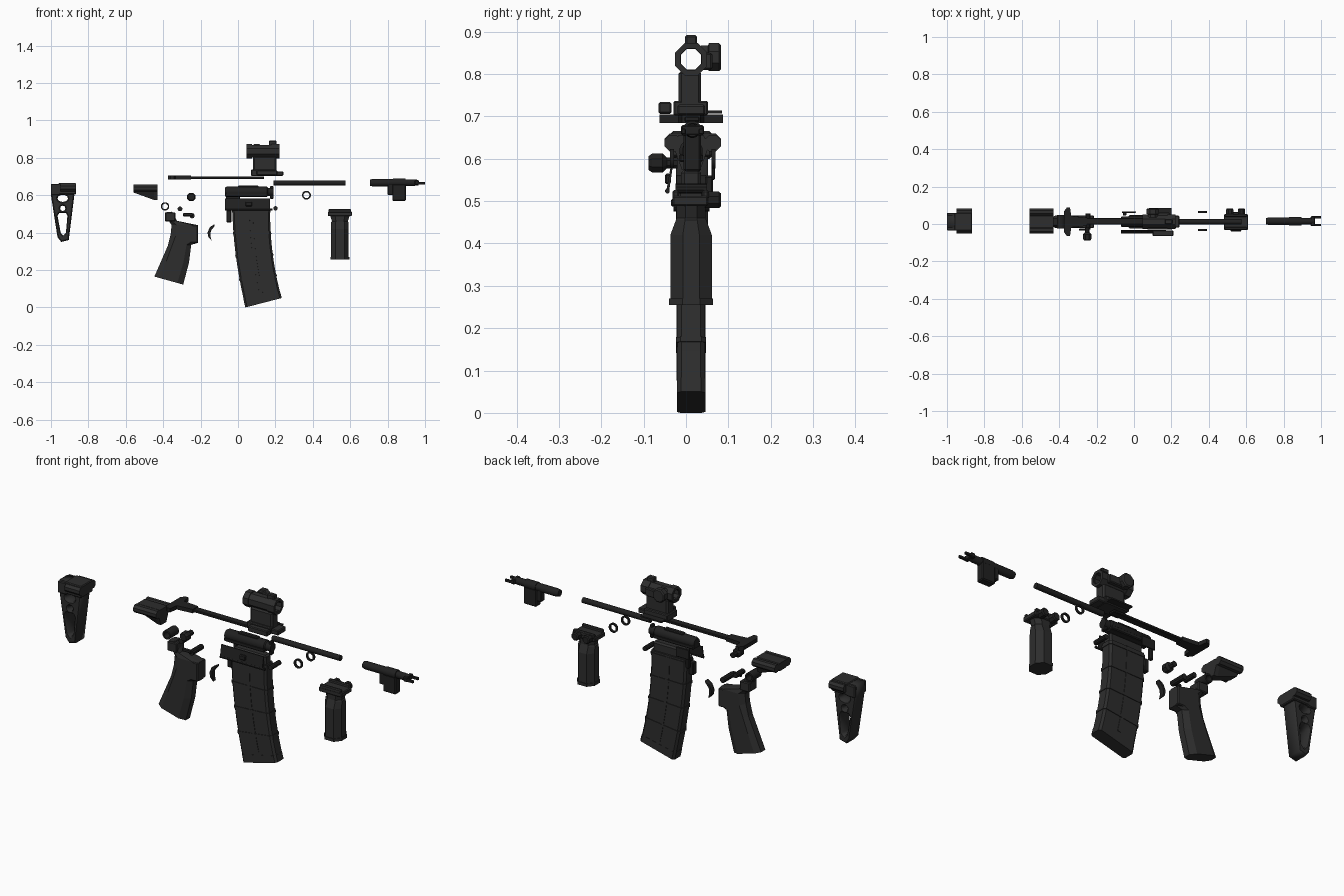
import bpy, bmesh, math
from mathutils import Vector, Matrix

if "Cube" in bpy.data.objects:
    bpy.data.objects.remove(bpy.data.objects["Cube"])

CY = 0.012  # shared centre plane of all parts


def material(name, v):
    m = bpy.data.materials.new(name)
    m.diffuse_color = (v, v, v, 1)
    m.use_nodes = True
    m.node_tree.nodes["Principled BSDF"].inputs["Base Color"].default_value = m.diffuse_color
    return m


POLYMER = material("dark_grey_polymer", 0.026)
METAL = material("black_metal", 0.015)


def finish(name, bm, mat, smooth=False):
    bmesh.ops.recalc_face_normals(bm, faces=bm.faces)
    me = bpy.data.meshes.new(name)
    bm.to_mesh(me)
    bm.free()
    ob = bpy.data.objects.new(name, me)
    bpy.context.collection.objects.link(ob)
    me.materials.append(mat)
    if smooth:
        bpy.context.view_layer.objects.active = ob
        ob.select_set(True)
        bpy.ops.object.shade_smooth_by_angle(angle=math.radians(35))
        ob.select_set(False)
    return ob


def loft(name, rings, mat, closed=False, smooth=False):
    """Skin equal-length rings; closed joins last to first, otherwise capped."""
    bm = bmesh.new()
    vs = [[bm.verts.new(p) for p in r] for r in rings]
    n = len(vs[0])
    pairs = list(zip(vs, vs[1:])) + ([(vs[-1], vs[0])] if closed else [])
    for a, b in pairs:
        for i in range(n):
            j = (i + 1) % n
            bm.faces.new((a[i], a[j], b[j], b[i]))
    if not closed:
        bm.faces.new(vs[0])
        bm.faces.new(vs[-1])
    return finish(name, bm, mat, smooth)


def box(name, x, y, z, mat=POLYMER, bevel=0.004):
    bm = bmesh.new()
    size = (x[1] - x[0], y[1] - y[0], z[1] - z[0])
    mid = ((x[0] + x[1]) / 2, (y[0] + y[1]) / 2, (z[0] + z[1]) / 2)
    bmesh.ops.create_cube(bm, size=1, matrix=Matrix.Translation(mid) @ Matrix.Diagonal((*size, 1)))
    if bevel:
        bmesh.ops.bevel(bm, geom=bm.edges[:], offset=bevel, segments=1, affect='EDGES')
    return finish(name, bm, mat)


def circle(axis, c, r, n):
    pts = []
    for i in range(n):
        a = 2 * math.pi * (i + 0.5) / n
        u, v = r * math.cos(a), r * math.sin(a)
        pts.append(Vector(c) + Vector({'x': (0, u, v), 'y': (u, 0, v), 'z': (u, v, 0)}[axis]))
    return pts


def turned(name, axis, c, steps, mat=METAL, n=16, closed=False):
    """Lathe (position, radius) steps along an axis through c."""
    k = 'xyz'.index(axis)
    rings = []
    for p, r in steps:
        cc = list(c)
        cc[k] = p
        rings.append(circle(axis, cc, r, n))
    return loft(name, rings, mat, closed, n > 8)


def tube(name, axis, c, a, b, ro, ri, mat=METAL, n=16):
    return turned(name, axis, c, [(a, ro), (b, ro), (b, ri), (a, ri)], mat, n, True)


def plate(name, outlines, y0, y1, mat=POLYMER, bevel=0.006):
    """Extrude x-z outlines along y; later outlines become holes."""
    cu = bpy.data.curves.new(name, 'CURVE')
    cu.dimensions, cu.fill_mode = '2D', 'BOTH'
    for pts in outlines:
        s = cu.splines.new('POLY')
        s.points.add(len(pts) - 1)
        for p, q in zip(s.points, pts):
            p.co = (q[0], q[1], 0, 1)
        s.use_cyclic_u = True
    cu.extrude = (y1 - y0) / 2 - bevel
    cu.bevel_depth, cu.bevel_resolution, cu.offset = bevel, 0, -bevel
    tmp = bpy.data.objects.new(name + "_curve", cu)
    bpy.context.collection.objects.link(tmp)
    dg = bpy.context.evaluated_depsgraph_get()
    bm = bmesh.new()
    bm.from_mesh(tmp.evaluated_get(dg).to_mesh())
    bpy.data.objects.remove(tmp)
    bmesh.ops.remove_doubles(bm, verts=bm.verts, dist=1e-5)
    bm.transform(Matrix.Translation((0, (y0 + y1) / 2, 0)) @ Matrix.Rotation(math.pi / 2, 4, 'X'))
    return finish(name, bm, mat)


def round_xz(x, z, rx, rz, n=12):
    return [(x + rx * math.cos(2 * math.pi * i / n), z + rz * math.sin(2 * math.pi * i / n)) for i in range(n)]


# ---- stock: butt frame with cutouts, top block and side tubes
plate("butt_frame", [
    [(-1.0, .66), (-.9, .66), (-.875, .60), (-.905, .36), (-.945, .35), (-.965, .375), (-1.0, .60)],
    round_xz(-.937, .583, .028, .019), round_xz(-.937, .53, .014, .014),
    [(-.965, .49), (-.955, .505), (-.92, .505), (-.912, .49), (-.92, .40), (-.935, .385), (-.948, .40)],
], CY - .036, CY + .04)
box("butt_pad", (-1.0, -.95), (-.035, .06), (.60, .66))
box("butt_top", (-.96, -.865), (-.035, .06), (.605, .665))

# ---- cheek section: tapered keel between two tubes
keel = []
for x, z in ((-.56, .615), (-.45, .575), (-.43, .575)):
    keel.append([(x, CY + s * y, zz) for s, y, zz in
                 ((-1, .03, .655), (1, .03, .655), (1, .042, .63), (1, .022, z), (-1, .022, z), (-1, .042, .63))])
loft("cheek_keel", keel, POLYMER)
for s in (-1, 1):
    y = CY + 0.004 + s * .047
    turned("cheek_tube", 'x', (0, y, .637), [(-.56, .021), (-.43, .021)], POLYMER, 8)
    turned("butt_tube", 'x', (0, y, .640), [(-.95, .021), (-.865, .021)], POLYMER, 8)

# ---- charging handle: long bar with flared head
box("handle_bar", (-.34, .14), (-.004, .032), (.687, .70), METAL, .003)
plan = [(-.375, -.055), (-.375, .055), (-.36, .075), (-.342, .075), (-.335, .03), (-.25, .022), (-.25, -.022),
        (-.335, -.03), (-.342, -.075), (-.36, -.075)]
loft("handle_head", [[(x, CY + y, z) for x, y in plan] for z in (.684, .704)], METAL)

# ---- optic: hollow tube, turrets, riser and clamp
oc = (0, CY, .835)
tube("sight_tube", 'x', oc, .05, .215, .037, .026, POLYMER, 8)
tube("sight_rear_ring", 'x', oc, .045, .075, .041, .027, POLYMER, 8)
tube("sight_front_ring", 'x', oc, .18, .222, .041, .027, POLYMER, 8)
turned("side_turret", 'y', (.10, 0, .84), [(.036, .03), (.052, .03), (.054, .036), (.078, .036), (.083, .03)], POLYMER, 8)
box("side_housing", (.09, .19), (.038, .062), (.81, .85))
box("top_cap", (.165, .205), (-.002, .026), (.865, .892))
box("sight_riser", (.08, .205), (-.018, .036), (.725, .808), bevel=.007)
box("riser_base", (.07, .205), (-.03, .052), (.702, .737))
box("riser_foot", (.2, .242), (-.02, .045), (.703, .728))
box("clamp_lever", (.10, .21), (-.065, -.034), (.706, .734))
box("clamp_plate", (.08, .2), (.045, .085), (.707, .714), METAL, 0)

# ---- barrel and muzzle group
turned("barrel", 'x', (0, CY, .666), [(.19, .014), (.575, .014)])
fc = (0, .015, .667)
turned("gas_tube_body", 'x', fc, [(.705, .017), (.72, .02), (.83, .02), (.83, .023), (.895, .023), (.895, .018),
                                  (.935, .018), (.965, .015)], METAL)
box("gas_block", (.825, .898), (-.006, .036), (.57, .66), METAL, .005)
box("gas_block_step", (.80, .83), (-.001, .031), (.60, .66), METAL)
box("muzzle_bridge", (.945, .967), (-.012, .042), (.655, .68), METAL)
for y in (-.006, .036):
    box("muzzle_prong", (.95, 1.0), (y - .006, y + .006), (.658, .671), METAL, .002)

# ---- bolt carrier
turned("bolt_carrier", 'x', (0, CY, .618), [(-.07, .024), (-.06, .028), (.155, .028), (.16, .022), (.19, .022)])
box("carrier_key", (.0, .11), (0, .024), (.635, .652), METAL)
box("carrier_rail", (-.07, .16), (-.016, .04), (.592, .612), METAL)
box("bolt_lug", (.172, .19), (.0, .024), (.58, .65), METAL)

# ---- dust cover: thin tilted plate with hinge
cover = [(-.036, .583), (-.031, .583), (-.04, .522), (-.047, .522)]
loft("dust_cover", [[(x, y, z) for y, z in cover] for x in (-.07, .17)], METAL)
turned("cover_hinge", 'x', (0, -.044, .524), [(-.07, .006), (.185, .006)], METAL, 8)
box("cover_latch", (.04, .075), (-.05, -.036), (.54, .565), METAL)


# ---- magazine: curved box, ribs and spine
def curve3(p, q, r, t):
    a, b, c = 2 * (t - .5) * (t - 1), 4 * t * (1 - t), 2 * t * (t - .5)
    return Vector([a * i + b * j + c * k for i, j, k in zip(p, q, r)])


def mag_ring(t, grow=0, s0=0, s1=1, half=.0325):
    l = curve3((-.03, .53), (-.012, .28), (.04, 0), t)
    r = curve3((.172, .53), (.185, .29), (.233, .05), t)
    d = (r - l).normalized() * grow
    l, r = l.lerp(r, s0) - d, l.lerp(r, s1) + d
    ring = []
    for s, y in ((.05, -1), (.95, -1), (1, -.7), (1, .7), (.95, 1), (.05, 1), (0, .7), (0, -.7)):
        p = l.lerp(r, s)
        ring.append((p.x, CY + y * (half + grow), p.y))
    return ring


loft("magazine_body", [mag_ring(i / 10) for i in range(11)], POLYMER)
for t in (.02, .26, .50, .73):
    loft("magazine_rib", [mag_ring(t, .003), mag_ring(t + .025, .003)], POLYMER)
loft("magazine_side_rib", [mag_ring(i / 10, .002, .46, .54) for i in range(10)], POLYMER)
loft("magazine_base", [mag_ring(.93, .001), mag_ring(1, .001)], POLYMER)
box("magazine_lips", (-.02, .165), (-.012, .036), (.52, .575), bevel=.008)
box("magazine_catch", (-.062, -.035), (.0, .03), (.455, .52), METAL)

# ---- pistol grip: rounded loft of front and back edges
grip = []
edges = [(-.39, .508, -.352, .512), (-.385, .485, -.325, .46), (-.355, .44, -.215, .44), (-.36, .39, -.215, .345),
         (-.375, .33, -.25, .335), (-.41, .25, -.262, .24), (-.447, .165, -.293, .122)]
for k, (x0, z0, x1, z1) in enumerate(edges):
    w = .026 if k < 2 else .034
    grip.append([(x0 + (x1 - x0) * s, CY + w * y, z0 + (z1 - z0) * s) for s, y in
                 ((0, -.5), (.18, -1), (.8, -1), (1, -.5), (1, .5), (.8, 1), (.18, 1), (0, .5))])
loft("pistol_grip", grip, POLYMER)
box("grip_front_block", (-.31, -.215), (-.022, .046), (.345, .44))
box("grip_rear_tang", (-.39, -.335), (-.02, .044), (.46, .508))

# ---- foregrip: octagonal handle, clamp and knobs
fx = .545
prof = [(.255, .05, .052), (.27, .05, .052), (.27, .047, .049), (.42, .047, .049),
        (.455, .047, .036), (.46, .042, .034), (.50, .055, .034)]
loft("foregrip_handle", [[(fx + a * u, CY + b * v, z) for u, v in
     ((-1, -.4), (-.5, -1), (.5, -1), (1, -.4), (1, .4), (.5, 1), (-.5, 1), (-1, .4))] for z, a, b in prof], POLYMER)
box("foregrip_clamp", (.48, .61), (-.032, .052), (.488, .512))
for y in (-.032, .038):
    box("clamp_jaw", (.485, .605), (y, y + .016), (.505, .526))
for x in (.512, .575):
    turned("clamp_knob", 'y', (x, 0, .503), [(.045, .021), (.078, .021), (.083, .016)], METAL, 8)

# ---- small parts: swivel rings, buffer ring, assist, selector, pins, catch
for y in (-.033, .065):
    tube("swivel_ring", 'y', (.366, 0, .60), y - .005, y + .005, .024, .016)
tube("rear_ring", 'y', (-.39, 0, .54), CY - .035, CY + .035, .023, .015, METAL, 12)
turned("assist_knob", 'y', (-.25, 0, .59), [(-.088, .018), (-.08, .024), (-.055, .024), (-.045, .014), (-.02, .014)], METAL, 8)
turned("cross_pin", 'y', (-.31, 0, .527), [(-.02, .013), (.045, .013)], METAL, 10)
turned("selector_pin", 'y', (-.245, 0, .49), [(-.03, .014), (.055, .014)], METAL, 10)
box("selector_lever", (-.295, -.24), (-.036, -.024), (.487, .505), METAL)
turned("pivot_pin", 'y', (.20, 0, .53), [(-.025, .012), (.05, .012)], METAL, 10)
box("bolt_catch", (-.065, .01), (.06, .068), (.55, .60), METAL, .002)
box("bolt_catch_arm", (-.06, -.04), (.045, .064), (.50, .56), METAL)

# ---- trigger: curved blade
plate("trigger", [[(-.125, .445), (-.15, .43), (-.163, .40), (-.158, .375), (-.142, .358), (-.148, .385),
                   (-.145, .41), (-.125, .435)]], CY - .012, CY + .012, METAL, .001)
